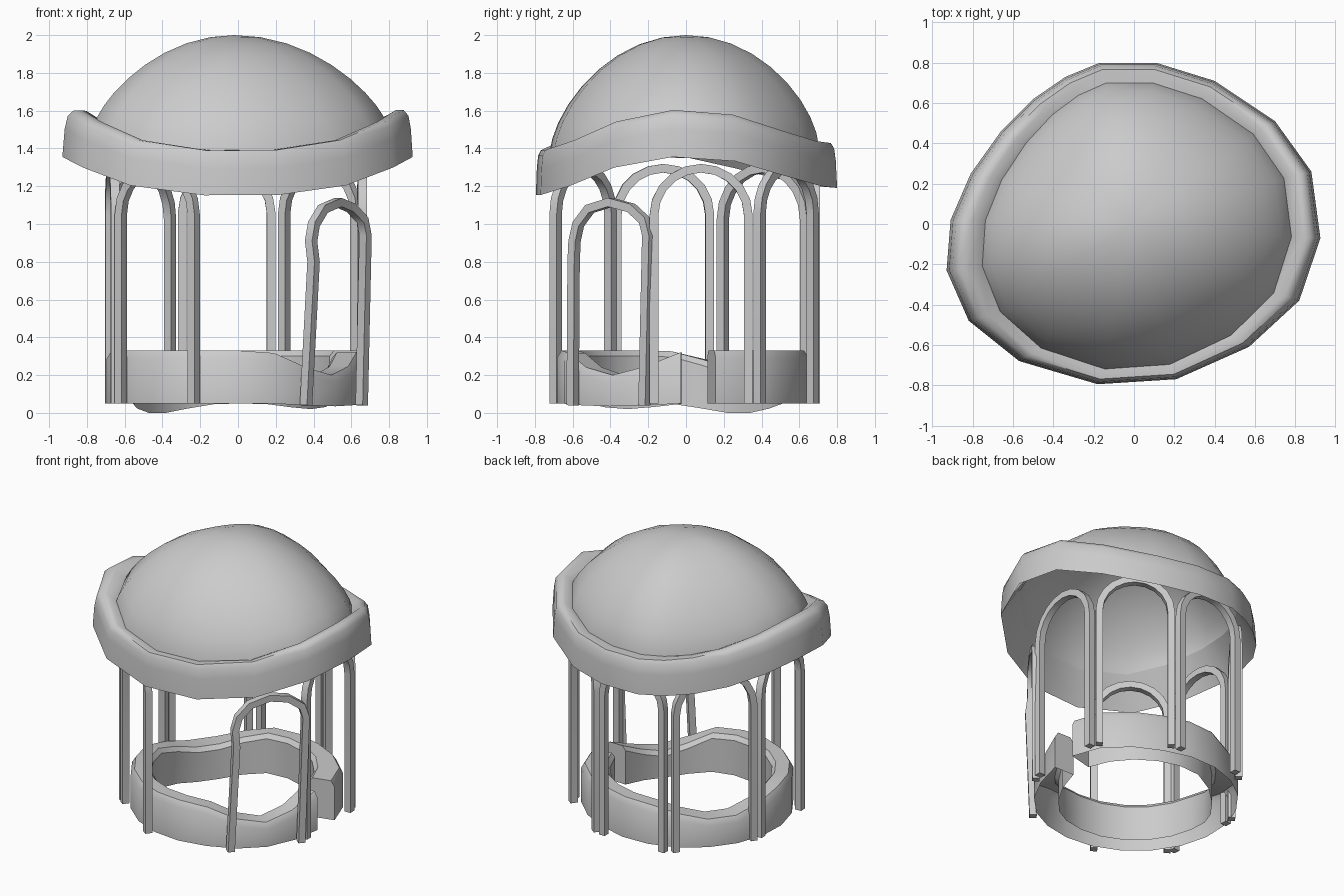
import bpy, bmesh, math
from mathutils import Vector

if "Cube" in bpy.data.objects:
    bpy.data.objects.remove(bpy.data.objects["Cube"])


def make(name, rows, closed_col=False, caps=False, apex=None, angle=35, skip=None):
    """Skin a list of equal-length closed point rows."""
    bm = bmesh.new()
    vs = [[bm.verts.new(p) for p in row] for row in rows]
    n, m = len(rows), len(rows[0])
    for i in range(n if closed_col else n - 1):
        for j in range(m):
            if j == skip:
                continue
            a, b = vs[i], vs[(i + 1) % n]
            k = (j + 1) % m
            bm.faces.new((a[j], a[k], b[k], b[j]))
    if caps:
        bm.faces.new(vs[0])
        bm.faces.new(vs[-1])
    if apex:
        top = bm.verts.new(apex)
        for j in range(m):
            bm.faces.new((vs[-1][j], vs[-1][(j + 1) % m], top))
    bmesh.ops.recalc_face_normals(bm, faces=bm.faces)
    me = bpy.data.meshes.new(name)
    bm.to_mesh(me)
    bm.free()
    ob = bpy.data.objects.new(name, me)
    bpy.context.collection.objects.link(ob)
    bpy.ops.object.select_all(action='DESELECT')
    ob.select_set(True)
    bpy.context.view_layer.objects.active = ob
    bpy.ops.object.shade_smooth_by_angle(angle=math.radians(angle))
    return ob


# Roof outline in plan
outline = [(.11, .80), (.40, .71), (.70, .51), (.88, .26), (.925, -.07), (.82, -.38),
           (.57, -.61), (.21, -.77), (-.18, -.795), (-.57, -.68), (-.82, -.48),
           (-.93, -.23), (-.91, .02), (-.81, .25), (-.66, .46), (-.50, .62),
           (-.34, .73), (-.17, .80)]
inner = [(x * (.845 if x > 0 else .81), y * (.875 if y > 0 else .905)) for x, y in outline]


def saddle(x, y):
    base = 1.15 if y < 0 else 1.15 + .05 * y
    return base + (1.355 - base) * min(1, abs(x) / .92) ** 2.8


# Saddle-shaped rim with a sloping underside
rim_rows = []
for f, h in [(0, 0), (.07, .15), (.16, .22), (.34, .25), (.62, .25), (1, None)]:
    row = []
    for (x, y), (u, v) in zip(outline, inner):
        zb = saddle(x, y)
        rise = .24 - .05 * (abs(x) / .92) ** 2
        scale = 1 - .05 * abs(y) / .8
        row.append((x + (u - x) * f, y + (v - y) * f, zb + (rise if h is None else h * scale)))
    rim_rows.append(row)
make("roof_rim", rim_rows, closed_col=True, angle=50)

# Dome from the rim's inner edge to the apex
apex = Vector((-.02, 0, 2))
dome_rows = []
for k in range(9):
    t = math.cos(k / 9 * math.pi / 2)
    row = []
    for p in rim_rows[-1]:
        p = Vector(p)
        d = p - apex
        s2 = d.y ** 2 / (d.x ** 2 + d.y ** 2)
        z = p.z + (2 - p.z) * (1 - t * t) ** (.8 - .14 * s2)
        row.append((apex.x + d.x * t, apex.y + d.y * t, z))
    dome_rows.append(row)
make("dome", dome_rows, apex=apex, angle=40)


# Arches: square bar swept along a path
def sweep(name, path):
    path = [Vector(p) for p in path]
    chord = path[-1] - path[0]
    out = Vector((chord.y, -chord.x, 0)).normalized()
    if out.dot(path[0] + path[-1]) < 0:
        out = -out
    section = [(-.023, -.024), (.023, -.024), (.023, .024), (-.023, .024)]
    rows = []
    for i, p in enumerate(path):
        a, b = path[max(i - 1, 0)], path[min(i + 1, len(path) - 1)]
        side = (b - a).normalized().cross(out).normalized()
        rows.append([p + side * s + out * o for s, o in section])
    make(name, rows, caps=True, angle=40)


legs = [((-.62, -.40), (-.235, -.69)), ((.66, -.17), (.655, .33)), ((.625, .39), (.245, .67)),
        ((.175, .685), (-.295, .68)), ((-.36, .635), (-.67, .195)), ((-.68, .125), (-.65, -.365))]
for i, (a, b) in enumerate(legs):
    a, b = Vector((*a, .05)), Vector((*b, .05))
    mid, half = (a + b) / 2, (b - a) / 2
    r = half.length
    spring = 1.295 - r
    path = [a]
    for k in range(11):
        w = math.pi * k / 10
        q = mid - half * math.cos(w)
        path.append((q.x, q.y, spring + r * math.sin(w)))
    path.append(b)
    sweep("arch_%d" % (i + 1), path)

# Lower bent arch
sweep("bent_arch", [(.36, -.60, .04), (.40, -.595, .80), (.387, -.59, .91), (.402, -.57, 1.0),
                    (.45, -.51, 1.08), (.53, -.40, 1.115), (.60, -.29, 1.085),
                    (.66, -.22, 1.02), (.675, -.20, .94), (.655, -.22, .04)])


# Low wall with a gap on the right side, sagging at two places
def bump(a, centre, width):
    d = abs((a - centre + 180) % 360 - 180)
    return min(1, 1.25 * max(0, 1 - d / width))


wall = []
for i in range(21):
    a = 14 + (359 - 14) * i / 20
    c, s = math.cos(math.radians(a)), math.sin(math.radians(a))
    front, back = bump(a, 324, 37), bump(a, 143, 45)
    ro = .67 + .05 * bump(a, 27, 35)
    ri = .53 - .03 * back - .02 * front
    top = .33 - .13 * front - .09 * back
    bo, bi = .05 - .015 * front, .05 - .05 * back - .03 * front
    wall.append([(-.03 + r * c, -.015 + r * s, z) for r, z in
                 [(ro, bo), (ro, top - .04), (ro - .025, top), (ri + .025, top), (ri, top - .03), (ri, bi)]])
make("low_wall", wall, caps=True, angle=35, skip=5)
